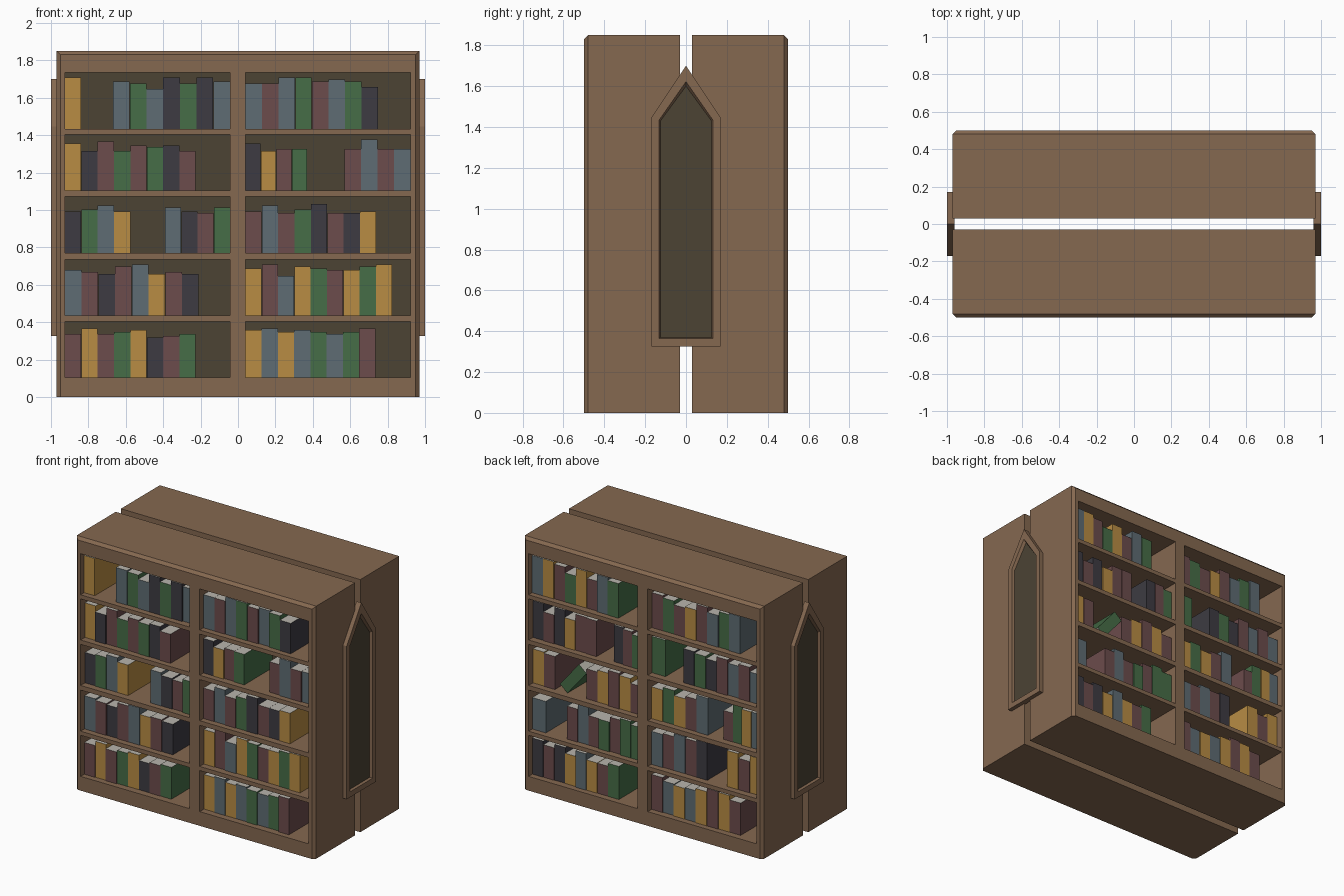
import bpy, bmesh, math, random
from mathutils import Matrix, Vector

if "Cube" in bpy.data.objects:
    bpy.data.objects.remove(bpy.data.objects["Cube"])

random.seed(4)

def material(name, r, g, b):
    lin = [((c / 255 + 0.055) / 1.055) ** 2.4 for c in (r, g, b)]
    m = bpy.data.materials.new(name)
    m.diffuse_color = (*lin, 1)
    m.use_nodes = True
    m.node_tree.nodes["Principled BSDF"].inputs["Base Color"].default_value = m.diffuse_color
    return m

WOOD = material("brown wood", 133, 104, 80)
DARK = material("dark olive panel", 76, 67, 52)
PAGES = material("page grey", 184, 181, 172)
COVERS = {
    "A": material("amber cover", 184, 140, 68),
    "S": material("slate cover", 94, 108, 115),
    "G": material("green cover", 70, 109, 71),
    "M": material("maroon cover", 108, 76, 76),
    "D": material("charcoal cover", 61, 59, 66),
}
LETTERS = list(COVERS)

def make_object(name, bm, mats):
    bmesh.ops.recalc_face_normals(bm, faces=bm.faces)
    me = bpy.data.meshes.new(name)
    bm.to_mesh(me)
    bm.free()
    for m in mats:
        me.materials.append(m)
    ob = bpy.data.objects.new(name, me)
    bpy.context.collection.objects.link(ob)
    return ob

def add_box(bm, lo, hi):
    lo, hi = Vector(lo), Vector(hi)
    mat = Matrix.Translation((lo + hi) / 2) @ Matrix.Diagonal((*(hi - lo), 1))
    verts = bmesh.ops.create_cube(bm, size=1, matrix=mat)["verts"]
    return verts, list({f for v in verts for f in v.link_faces})

# shelf layout shared by both bookcases, rows counted from the top
FLOORS = [1.434, 1.103, 0.770, 0.435, 0.104]
ROW_H, BAY_W, BACK_Y = 0.301, 0.883, -0.07
BAYS = {"left": -0.925, "right": 0.04}
TURN = Matrix.Rotation(math.pi, 4, "Z")

# bookcase body: block with chamfered top and side front edges
bm = bmesh.new()
add_box(bm, (-0.97, -0.50, 0), (0.97, -0.03, 1.85))
edges = [e for e in bm.edges if all(v.co.y < -0.4 for v in e.verts)
         and not all(v.co.z < 0.1 for v in e.verts)]
bmesh.ops.bevel(bm, geom=edges, offset=0.02, segments=1, affect="EDGES")
case = make_object("bookcase_front", bm, [WOOD, DARK])

# cut the ten shelf bays
bm = bmesh.new()
for x in BAYS.values():
    for z in FLOORS:
        add_box(bm, (x, -0.6, z), (x + BAY_W, BACK_Y, z + ROW_H))
cutter = make_object("bay_cutter", bm, [WOOD])
cutter.hide_render = True
mod = case.modifiers.new("bays", "BOOLEAN")
mod.operation, mod.solver, mod.object = "DIFFERENCE", "EXACT", cutter
bpy.context.view_layer.objects.active = case
bpy.ops.object.modifier_apply(modifier=mod.name)
bpy.data.objects.remove(cutter)
for p in case.data.polygons:  # dark panel at the back of each bay
    p.material_index = int(p.normal.y < -0.9 and abs(p.center.y - BACK_Y) < 0.01)

# second bookcase stands back to back
case_b = bpy.data.objects.new("bookcase_back", case.data)
case_b.matrix_world = TURN
bpy.context.collection.objects.link(case_b)

# books
def add_book(bm, x, w, z, h, letter):
    y = -0.46 + random.uniform(0, 0.012)
    verts, faces = add_box(bm, (x, y, z), (x + w, y + 0.33, z + h))
    for f in faces:
        f.normal_update()
        page = abs(f.normal.z) > 0.9 or f.normal.y > 0.9
        f.material_index = 0 if page else 1 + LETTERS.index(letter)
    return verts

def add_run(bm, x0, z, run):
    """run = (start, end, letters); a digit after a letter gives cm above 0.20"""
    start, end, code = run
    books = []
    for c in code:
        if c.isdigit():
            books[-1][1] = 0.203 + 0.01 * int(c)
        else:
            books.append([c, random.uniform(0.21, 0.275)])
    w = (end - start) / len(books)
    for i, (c, h) in enumerate(books):
        add_book(bm, x0 + start + i * w, w - 0.001, z, h, c)

FULL = 0.883
FRONT = {
    "left": [
        [(0, .086, "A7"), (.257, FULL, "S5G4S1D7G4D7S5")],
        [(0, .70, "A5D1M6G1M4G3D4M1")],
        [(0, .35, "D2G3S5A2"), (.535, FULL, "S4D2M1G4")],
        [(0, .715, "S4M3D2M6S7A2M3D2")],
        [(0, .70, "M3A6M3G4A5D1M2G3")]],
    "right": [
        [(0, .71, "S4M4S7G7M5S6G5D2")],
        [(0, .33, "D5A1M2G2"), (.53, FULL, "M2S7M2S2")],
        [(0, .70, "M2S5M1G3D6M1D1A2")],
        [(0, .785, "A5M7S1A6G5M4A4G6A7")],
        [(0, .695, "A5S6A4S5G4S3G4M6")]]}
BACK = {
    "left": [
        [(0, .70, "SAMGAMSG")],
        [(0, .52, "DMDAMM"), (.66, FULL, "DMG")],
        [(0, .18, "AM"), (.435, FULL, "MAMAM")],
        [(0, .11, "S"), (.28, FULL, "MSMGMGG")],
        [(0, .70, "DMDASAMG")]],
    "right": [
        [(0, .72, "MGMAMSGS")],
        [(0, .11, "G"), (.26, FULL, "DGDMSMS")],
        [(0, .46, "AGAMS"), (.58, FULL, "MGAS")],
        [(0, .45, "SMSMD"), (.61, FULL, "AMA")],
        [(0, .72, "MSASAMAM")]]}

for side, layout in (("front", FRONT), ("back", BACK)):
    for bay, rows in layout.items():
        for n, (z, runs) in enumerate(zip(FLOORS, rows), 1):
            bm = bmesh.new()
            for run in runs:
                add_run(bm, BAYS[bay], z, run)
            if side == "back" and bay == "left" and n == 3:
                # one book leaning across a gap
                verts = add_book(bm, -0.08, 0.08, 0, 0.24, "G")
                lean = (Matrix.Translation((BAYS[bay] + 0.28, 0, z))
                        @ Matrix.Rotation(math.radians(40), 4, "Y"))
                bmesh.ops.transform(bm, matrix=lean, verts=verts)
            ob = make_object(f"books_{side}_{bay}_row_{n}", bm,
                             [PAGES] + [COVERS[c] for c in LETTERS])
            if side == "back":
                ob.matrix_world = TURN

# pointed window panels that bridge the gap at both ends
def arch(half, bottom, shoulder, peak):
    return [(-half, bottom), (half, bottom), (half, shoulder), (0, peak), (-half, shoulder)]

OUTER = arch(0.17, 0.325, 1.446, 1.70)
LIP = arch(0.131, 0.365, 1.435, 1.622)
PANE = arch(0.125, 0.368, 1.43, 1.60)

for name, s in (("right", 1), ("left", -1)):
    bm = bmesh.new()
    loops = [[bm.verts.new((s * x, y, z)) for y, z in pts]
             for x, pts in ((0.96, OUTER), (1.0, OUTER), (1.0, LIP), (0.98, PANE))]
    for a, b in zip(loops, loops[1:]):
        for i in range(5):
            j = (i + 1) % 5
            bm.faces.new((a[i], a[j], b[j], b[i]))
    bm.faces.new(loops[0])
    bm.faces.new(loops[-1]).material_index = 1
    make_object(f"window_panel_{name}", bm, [WOOD, DARK])
